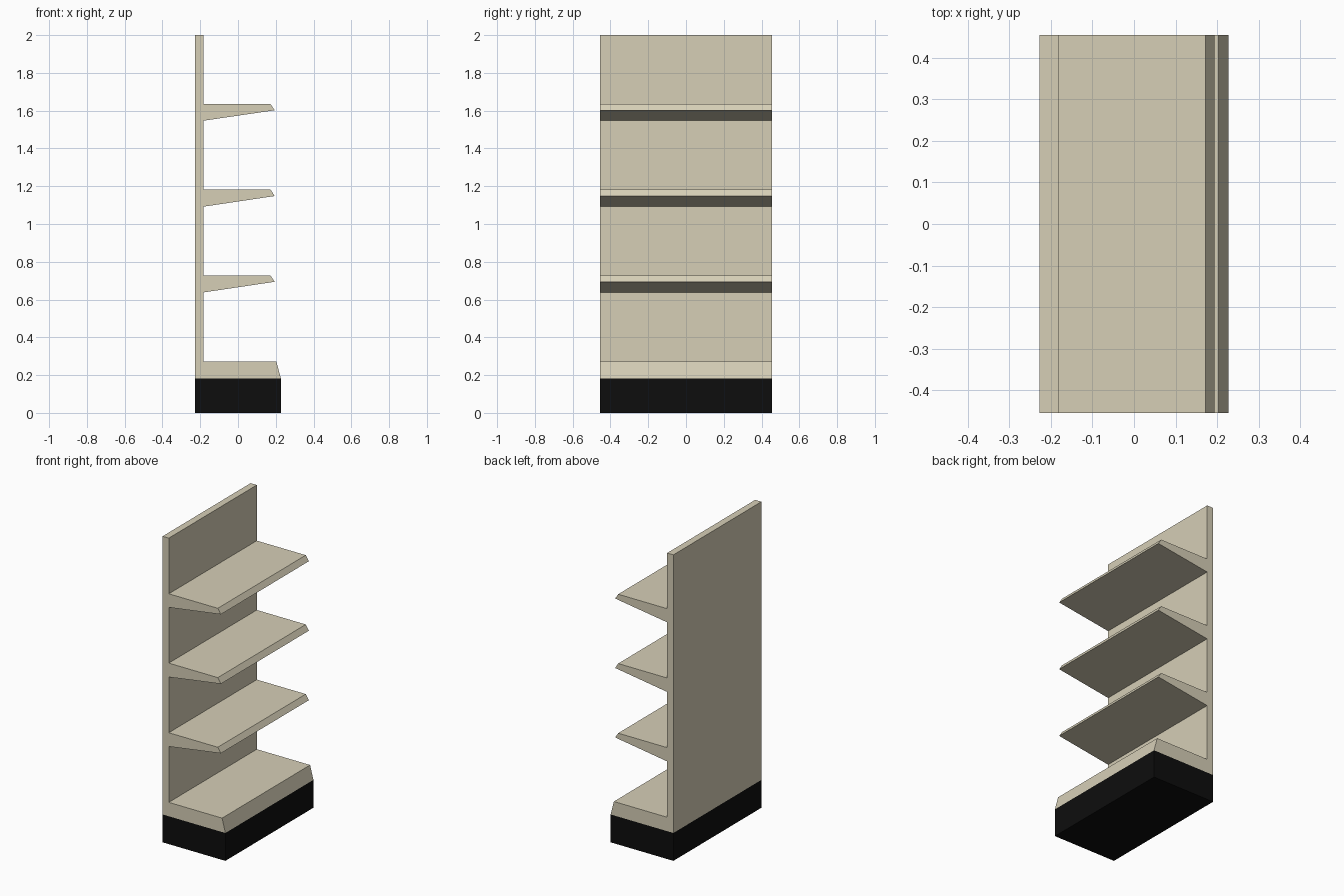
import bpy
import bmesh

if "Cube" in bpy.data.objects:
    bpy.data.objects.remove(bpy.data.objects["Cube"])

HALF_WIDTH = 0.4545


def material(name, rgb):
    m = bpy.data.materials.new(name)
    m.diffuse_color = (*rgb, 1.0)
    m.use_nodes = True
    m.node_tree.nodes["Principled BSDF"].inputs["Base Color"].default_value = m.diffuse_color
    return m


def extrude_profile(name, points, mat):
    """Extrude an x-z outline along the full width in y."""
    bm = bmesh.new()
    face = bm.faces.new([bm.verts.new((x, -HALF_WIDTH, z)) for x, z in points])
    ext = bmesh.ops.extrude_face_region(bm, geom=[face])
    verts = [g for g in ext["geom"] if isinstance(g, bmesh.types.BMVert)]
    bmesh.ops.translate(bm, verts=verts, vec=(0, 2 * HALF_WIDTH, 0))
    bmesh.ops.recalc_face_normals(bm, faces=bm.faces)
    mesh = bpy.data.meshes.new(name)
    bm.to_mesh(mesh)
    bm.free()
    mesh.materials.append(mat)
    obj = bpy.data.objects.new(name, mesh)
    bpy.context.collection.objects.link(obj)
    return obj


beige = material("warm beige", (0.67, 0.62, 0.47))
black = material("plinth black", (0.004, 0.004, 0.004))

BACK, PANEL, FRONT = -0.227, -0.182, 0.227
BASE_TOP = 0.182

# Black plinth
extrude_profile("plinth", [(BACK, 0), (FRONT, 0), (FRONT, BASE_TOP), (BACK, BASE_TOP)], black)

# Back panel, bottom deck and three tapered shelves as one continuous profile
outline = [(BACK, BASE_TOP), (FRONT, BASE_TOP), (0.203, 0.273), (PANEL, 0.273)]
for top, tip, root in ((0.728, 0.694, 0.638), (1.183, 1.148, 1.092), (1.636, 1.602, 1.547)):
    outline += [(PANEL, root), (0.194, tip), (0.172, top), (PANEL, top)]
outline += [(PANEL, 2.0), (BACK, 2.0)]
extrude_profile("shelf_unit", outline, beige)
